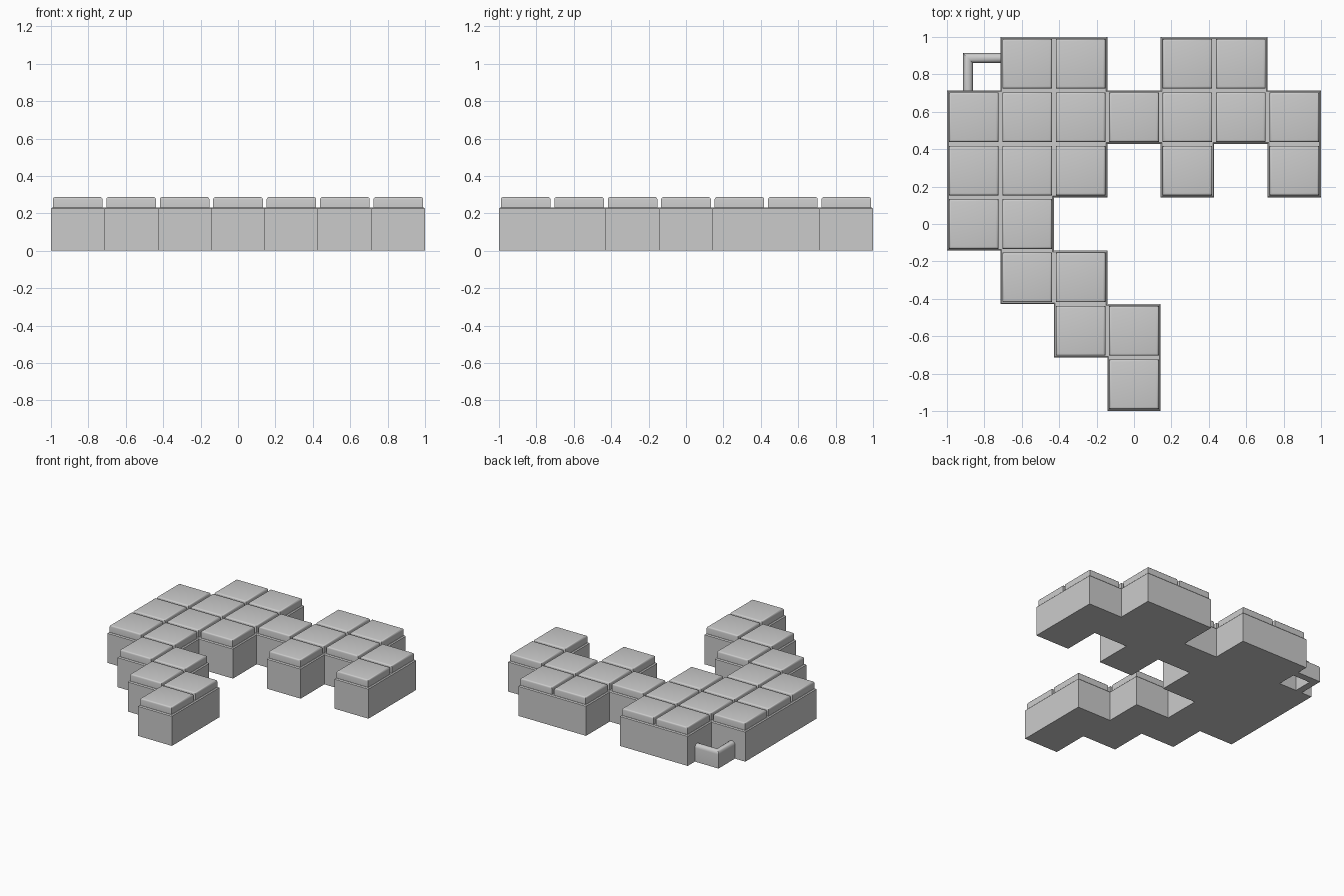
import bpy, bmesh, math
from mathutils import Vector

if "Cube" in bpy.data.objects:
    bpy.data.objects.remove(bpy.data.objects["Cube"])

CELL = 2 / 7
BASE_H, TOP_H, TILE = 0.232, 0.287, 0.265
ROWS = [".##.##.",
        "#######",
        "###.#.#",
        "##.....",
        ".##....",
        "..##...",
        "...#..."]
CELLS = [(c, r) for r, row in enumerate(ROWS) for c, ch in enumerate(row) if ch == "#"]


def finish(bm, name, smooth=False):
    bmesh.ops.recalc_face_normals(bm, faces=bm.faces)
    me = bpy.data.meshes.new(name)
    bm.to_mesh(me)
    bm.free()
    ob = bpy.data.objects.new(name, me)
    bpy.context.collection.objects.link(ob)
    if smooth:
        bpy.ops.object.select_all(action='DESELECT')
        ob.select_set(True)
        bpy.context.view_layer.objects.active = ob
        bpy.ops.object.shade_smooth_by_angle(angle=math.radians(35))
    return ob


# Stepped base plate: cells merged to one outline, extruded, top rim chamfered
bm = bmesh.new()
for c, r in CELLS:
    x, y = -1 + c * CELL, 1 - r * CELL
    bm.faces.new([bm.verts.new((x + dx * CELL, y - dy * CELL, 0))
                  for dx, dy in ((0, 0), (0, 1), (1, 1), (1, 0))])
bmesh.ops.remove_doubles(bm, verts=bm.verts, dist=1e-4)
bmesh.ops.dissolve_limit(bm, angle_limit=0.02, verts=bm.verts, edges=bm.edges)
up = bmesh.ops.extrude_face_region(bm, geom=bm.faces[:], use_keep_orig=True)["geom"]
for v in up:
    if isinstance(v, bmesh.types.BMVert):
        v.co.z = BASE_H
bmesh.ops.recalc_face_normals(bm, faces=bm.faces)
rim = [e for e in bm.edges if all(v.co.z > 0.1 for v in e.verts)]
bmesh.ops.bevel(bm, geom=rim, offset=0.007, segments=1, affect='EDGES')
finish(bm, "base_plate")

# Raised tiles: one softened slab, shared by all cells
bm = bmesh.new()
bmesh.ops.create_cube(bm, size=1)
for v in bm.verts:
    v.co = Vector((v.co.x * TILE, v.co.y * TILE, TOP_H if v.co.z > 0 else BASE_H - 0.003))
rim = [e for e in bm.edges if all(v.co.z > 0.26 for v in e.verts)]
bmesh.ops.bevel(bm, geom=rim, offset=0.012, segments=3, profile=0.5, affect='EDGES')
first = finish(bm, "tile", smooth=True)
for i, (c, r) in enumerate(CELLS):
    ob = first if i == 0 else first.copy()
    if i:
        bpy.context.collection.objects.link(ob)
    ob.location = (-1 + (c + 0.5) * CELL, 1 - (r + 0.5) * CELL, 0)

# Corner loop: round-topped bar swept around a mitred right angle
HALF, STRAIGHT = 0.026, 0.105
profile = [(-HALF, 0)] + [(-HALF * math.cos(math.pi * k / 8),
                           STRAIGHT + HALF * math.sin(math.pi * k / 8))
                          for k in range(9)] + [(HALF, 0)]
bm = bmesh.new()
mid, end = 0.887, 0.704
sections = [[bm.verts.new(p(o, z)) for o, z in profile] for p in (
    lambda o, z: (-end, mid + o, z),
    lambda o, z: (-mid - o, mid + o, z),
    lambda o, z: (-mid - o, end, z))]
n = len(profile)
for a, b in zip(sections, sections[1:]):
    for i in range(n):
        j = (i + 1) % n
        bm.faces.new((a[i], a[j], b[j], b[i]))
bm.faces.new(sections[0])
bm.faces.new(sections[-1])
finish(bm, "corner_loop", smooth=True)
